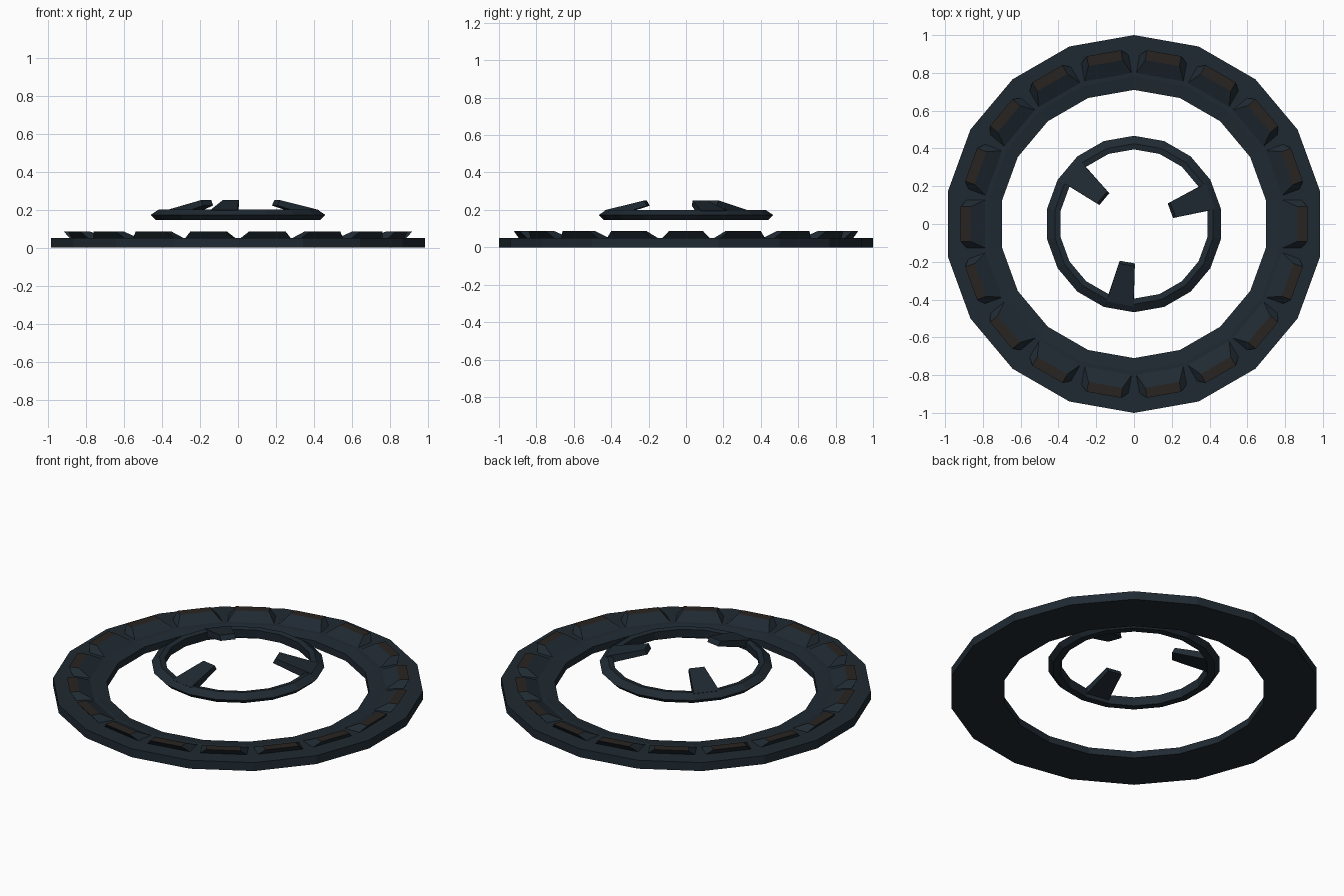
import bpy, bmesh, math
from mathutils import Matrix

if "Cube" in bpy.data.objects:
    bpy.data.objects.remove(bpy.data.objects["Cube"])

SIDES = 18
STEP = 2 * math.pi / SIDES


def material(name, rgb):
    m = bpy.data.materials.new(name)
    m.diffuse_color = (*rgb, 1)
    m.use_nodes = True
    m.node_tree.nodes["Principled BSDF"].inputs["Base Color"].default_value = m.diffuse_color
    return m


NAVY = material("dark_navy", (0.014, 0.023, 0.032))
BROWN = material("dark_brown", (0.022, 0.017, 0.014))


def finish(bm, name, mats):
    bmesh.ops.recalc_face_normals(bm, faces=bm.faces[:])
    me = bpy.data.meshes.new(name)
    bm.to_mesh(me)
    bm.free()
    for m in mats:
        me.materials.append(m)
    ob = bpy.data.objects.new(name, me)
    bpy.context.collection.objects.link(ob)
    return ob


def ring(name, profile):
    """Sweep a closed (radius, z) profile round an 18-gon with a corner on +y."""
    bm = bmesh.new()
    loops = []
    for i in range(SIDES):
        a = math.pi / 2 + i * STEP
        loops.append([bm.verts.new((r * math.cos(a), r * math.sin(a), z)) for r, z in profile])
    n = len(profile)
    for i in range(SIDES):
        p, q = loops[i], loops[(i + 1) % SIDES]
        for j in range(n):
            k = (j + 1) % n
            bm.faces.new((p[j], q[j], q[k], p[k]))
    return finish(bm, name, [NAVY])


def prisms(name, section, angles, mats, top_mat=0):
    """Radial solids from a quad section of (radius, half width, z):
    inner low, outer low, outer high, inner high."""
    bm = bmesh.new()
    for a in angles:
        rot = Matrix.Rotation(a, 4, 'Z')
        new = [[bm.verts.new((r, s * w, z)) for r, w, z in section] for s in (-1, 1)]
        bmesh.ops.transform(bm, matrix=rot, verts=new[0] + new[1])
        left, right = new
        bm.faces.new(left)
        bm.faces.new(right[::-1])
        for j in range(4):
            k = (j + 1) % 4
            f = bm.faces.new((left[j], right[j], right[k], left[k]))
            if j == 2:
                f.material_index = top_mat
    return finish(bm, name, mats)


# Wide flat base ring with a slightly dished inner lip
ring("base_ring", [(0.71, 0), (1.0, 0), (1.0, 0.05), (0.78, 0.05), (0.71, 0.04)])

# Outward-leaning blocks on the base ring, brown on top
prisms("ring_blocks",
       [(0.785, 0.128, 0.048), (0.885, 0.128, 0.048), (0.918, 0.092, 0.086), (0.865, 0.092, 0.086)],
       [i * STEP for i in range(SIDES)], [NAVY, BROWN], 1)

# Small floating ring with bevelled rim
ring("floating_ring", [(0.40, 0.145), (0.44, 0.145), (0.467, 0.172), (0.425, 0.20), (0.395, 0.195)])

# Three claws rising inward from the floating ring
prisms("claws",
       [(0.205, 0.041, 0.222), (0.39, 0.068, 0.165), (0.43, 0.072, 0.198), (0.22, 0.043, 0.25)],
       [math.radians(d) for d in (20, 140, 260)], [NAVY])
